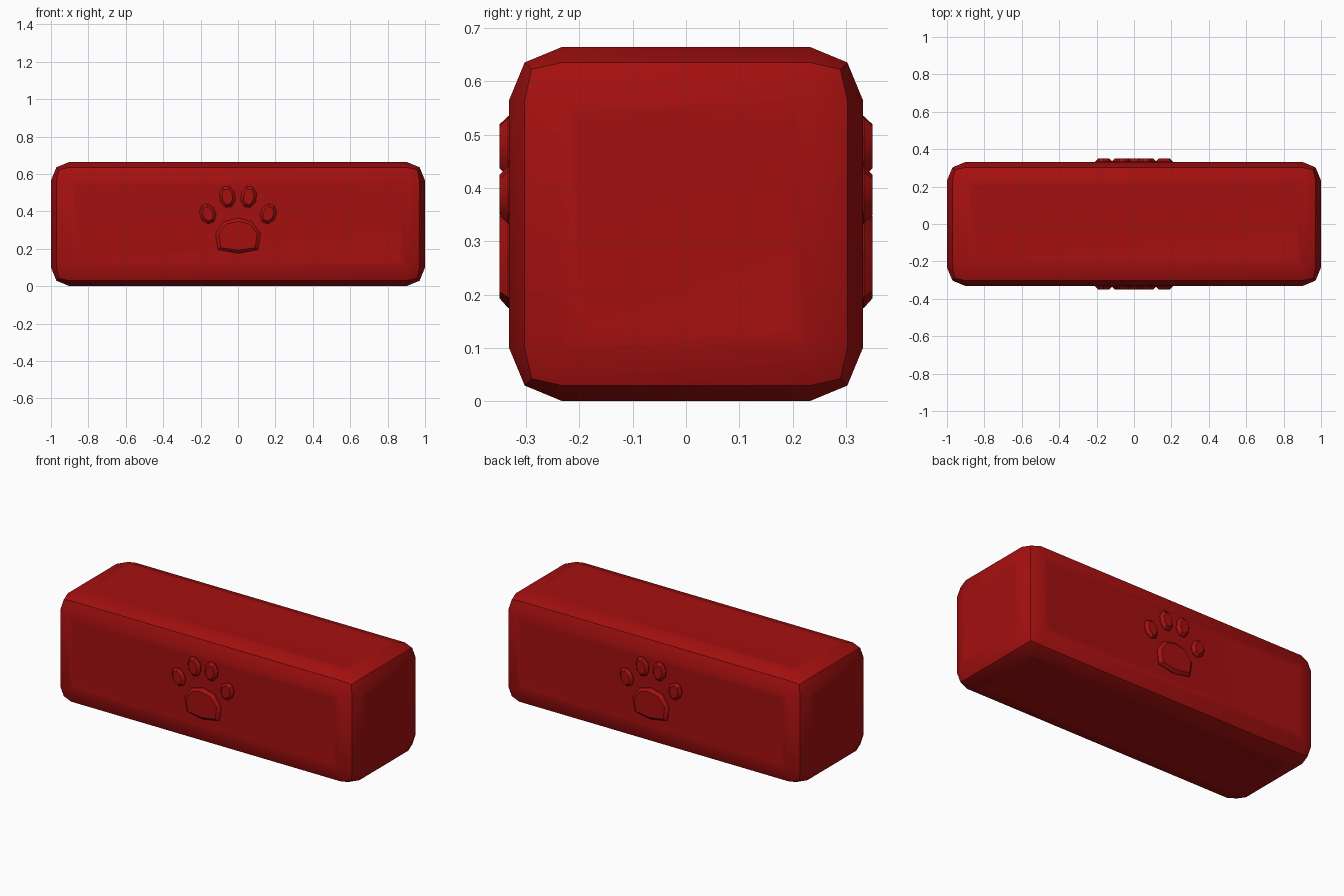
import bpy, bmesh, math
from mathutils import Vector

if "Cube" in bpy.data.objects:
    bpy.data.objects.remove(bpy.data.objects["Cube"], do_unlink=True)

red = bpy.data.materials.new("deep red")
red.use_nodes = True
RED = (0.38, 0.005, 0.005, 1)
red.diffuse_color = RED
red.node_tree.nodes["Principled BSDF"].inputs["Base Color"].default_value = RED

HALF_Y = 0.332
HEIGHT = 0.665


def finish(bm, name):
    bmesh.ops.recalc_face_normals(bm, faces=bm.faces)
    mesh = bpy.data.meshes.new(name)
    bm.to_mesh(mesh)
    bm.free()
    mesh.materials.append(red)
    obj = bpy.data.objects.new(name, mesh)
    bpy.context.collection.objects.link(obj)
    bpy.ops.object.select_all(action='DESELECT')
    obj.select_set(True)
    bpy.context.view_layer.objects.active = obj
    bpy.ops.object.shade_smooth_by_angle(angle=math.radians(30))
    return obj


# Rounded block with a softly framed panel on each side
bm = bmesh.new()
bmesh.ops.create_cube(bm, size=1)
for v in bm.verts:
    v.co = Vector((v.co.x * 2, v.co.y * 2 * HALF_Y, (v.co.z + 0.5) * HEIGHT))
bmesh.ops.bevel(bm, geom=bm.edges[:], offset=0.1, segments=2, profile=0.5, affect='EDGES')
panels = [f for f in bm.faces if f.calc_area() > 0.2 and max(abs(c) for c in f.normal) > 0.99]
bmesh.ops.inset_individual(bm, faces=panels, thickness=0.05, depth=-0.002)
finish(bm, "block")


# Raised pad: an outline in x and z with a sloped rim
def pad(name, outline, side, rim):
    bm = bmesh.new()
    cx = sum(p[0] for p in outline) / len(outline)
    cz = sum(p[1] for p in outline) / len(outline)
    rings = []
    for y, inset in ((HALF_Y - 0.02, 0), (HALF_Y + 0.002, 0), (0.35, rim)):
        ring = []
        for x, z in outline:
            d = Vector((x - cx, z - cz))
            d *= 1 - inset / d.length
            ring.append(bm.verts.new((cx + d.x, side * y, cz + d.y)))
        rings.append(ring)
    n = len(outline)
    for a, b in zip(rings, rings[1:]):
        for i in range(n):
            bm.faces.new((a[i], a[(i + 1) % n], b[(i + 1) % n], b[i]))
    bm.faces.new(rings[0])
    bm.faces.new(rings[-1])
    finish(bm, name)


def oval(cx, cz, rx, rz, tilt, sides=8):
    pts = []
    for i in range(sides):
        a = math.tau * (i + 0.5) / sides
        x, z = rx * math.cos(a), rz * math.sin(a)
        pts.append((cx + x * math.cos(tilt) - z * math.sin(tilt),
                    cz + x * math.sin(tilt) + z * math.cos(tilt)))
    return pts


# Paw relief on the front and back
half = [(0.0, 0.365), (0.075, 0.345), (0.12, 0.28), (0.107, 0.195)]
palm = half + [(0, 0.175)] + [(-x, z) for x, z in half[:0:-1]]
for side, label in ((-1, "front"), (1, "back")):
    pad(label + "_palm_pad", palm, side, 0.018)
    for s, hand in ((1, "left"), (-1, "right")):
        pad(f"{label}_{hand}_inner_toe", oval(s * 0.057, 0.478, 0.044, 0.06, -s * 0.12), side, 0.016)
        pad(f"{label}_{hand}_outer_toe", oval(s * 0.162, 0.387, 0.044, 0.056, -s * 0.35), side, 0.016)
